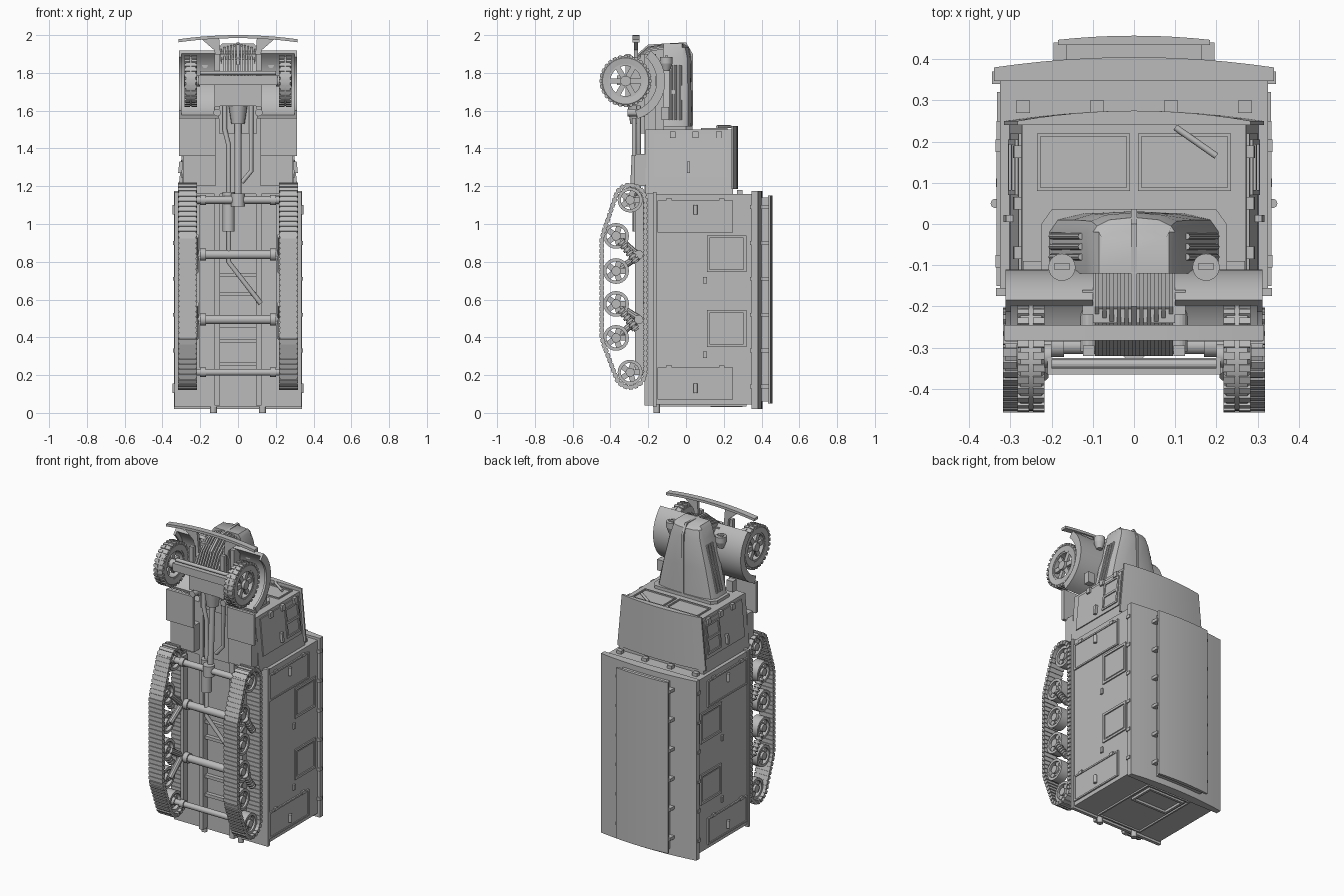
import bpy
import bmesh
from math import radians, cos, sin, pi
from mathutils import Vector, Matrix

start = bpy.data.objects.get("Cube")
if start:
    bpy.data.objects.remove(start, do_unlink=True)

grey = bpy.data.materials.new("plain_grey")
grey.use_nodes = True
grey.diffuse_color = (.5, .5, .5, 1)
grey.node_tree.nodes["Principled BSDF"].inputs["Base Color"].default_value = (.5, .5, .5, 1)


def link(name, data, mirror):
    obj = bpy.data.objects.new(name, data)
    bpy.context.collection.objects.link(obj)
    data.materials.append(grey)
    if mirror:
        obj.modifiers.new("mirror", 'MIRROR').use_mirror_merge = False
    return obj


def finish(name, bm, mirror=False, smooth=False, taper=False):
    bmesh.ops.recalc_face_normals(bm, faces=bm.faces[:])
    if taper:
        for v in bm.verts:
            v.co.x *= 1 - .3 * (v.co.z - 1.185)
    mesh = bpy.data.meshes.new(name)
    bm.to_mesh(mesh)
    bm.free()
    if smooth:
        for poly in mesh.polygons:
            poly.use_smooth = True
        mesh.set_sharp_from_angle(angle=radians(35))
    return link(name, mesh, mirror)


def add_box(bm, x, y, z, rot=None):
    ranges = (x, y, z)
    size = Matrix.Diagonal([r[1] - r[0] for r in ranges] + [1])
    mid = Matrix.Translation([(r[0] + r[1]) / 2 for r in ranges])
    bmesh.ops.create_cube(bm, size=1, matrix=mid @ (rot or Matrix()) @ size)


def add_rod(bm, p, q, r, segments=16, r2=None):
    p, q = Vector(p), Vector(q)
    turn = (q - p).to_track_quat('Z', 'Y').to_matrix().to_4x4()
    bmesh.ops.create_cone(bm, cap_ends=True, segments=segments, radius1=r,
                          radius2=r if r2 is None else r2, depth=(q - p).length,
                          matrix=Matrix.Translation((p + q) / 2) @ turn)


def add_prism(bm, points, axis, lo, hi):
    def place(p, d):
        co = list(p)
        co.insert(axis, d)
        return bm.verts.new(co)
    loft(bm, [[place(p, d) for p in points] for d in (lo, hi)])


def loft(bm, rings, closed_ends=True):
    n = len(rings[0])
    pairs = list(zip(rings, rings[1:]))
    if not closed_ends:
        pairs.append((rings[-1], rings[0]))
    for a, b in pairs:
        for i in range(n):
            j = (i + 1) % n
            bm.faces.new((a[i], a[j], b[j], b[i]))
    if closed_ends:
        bm.faces.new(rings[0])
        bm.faces.new(rings[-1])


def add_wheel_ring(bm, centre, profile, steps=32):
    rings = []
    for k in range(steps):
        a = 2 * pi * k / steps
        rings.append([bm.verts.new(Vector(centre) + Vector((dx, r * cos(a), r * sin(a))))
                      for r, dx in profile])
    loft(bm, rings, closed_ends=False)


def add_rim(bm, ranges, axis, width=.015):
    # four strips around a rectangle that faces along the axis
    a, b = [i for i in range(3) if i != axis]
    for i in (a, b):
        lo, hi = ranges[i]
        for side in ((lo, lo + width), (hi - width, hi)):
            strip = list(ranges)
            strip[i] = side
            add_box(bm, *strip)


def box(name, x, y, z, mirror=False, taper=False):
    bm = bmesh.new()
    add_box(bm, x, y, z)
    return finish(name, bm, mirror, taper=taper)


def pipe(name, points, radius, mirror=False):
    curve = bpy.data.curves.new(name, 'CURVE')
    curve.dimensions = '3D'
    curve.bevel_depth = radius
    curve.use_fill_caps = True
    spline = curve.splines.new('POLY')
    spline.points.add(len(points) - 1)
    for point, co in zip(spline.points, points):
        point.co = (*co, 1)
    return link(name, curve, mirror)


def roof(name, half, crown, drop, base, z, taper=False):
    arc = [(half * t / 6, crown - drop * (t / 6) ** 2) for t in range(-6, 7)]
    bm = bmesh.new()
    add_prism(bm, arc + [(half, base), (-half, base)], 2, *z)
    finish(name, bm, smooth=True, taper=taper)


# cargo body and roof
box("cargo_body", (-.325, .325), (-.165, .36), (.045, 1.16))
box("body_floor", (-.335, .335), (-.175, -.155), (.03, 1.17))
roof("body_roof", .34, .405, .025, .347, (.02, 1.175))
box("roof_hatch", (-.165, .165), (.38, .437), (.06, 1.14))
roof("hatch_lid", .185, .457, .01, .435, (.05, 1.15))
bm = bmesh.new()
for k in range(6):
    z = .13 + .19 * k
    add_box(bm, (.165, .195), (.385, .44), (z, z + .02))
    add_box(bm, (.325, .345), (.34, .37), (z, z + .02))
for x in (.09, .27):
    add_box(bm, (x - .017, x + .017), (.27, .3), (1.16, 1.18))
finish("roof_clips", bm, mirror=True)

# side lockers, windows and handles
bm = bmesh.new()
for z in ((.07, .24), (.955, 1.125)):
    add_box(bm, (.32, .329), (-.15, .25), z)
    add_rim(bm, ((.32, .334), (-.15, .25), z), 0, .01)
    for y in (-.09, .19):
        add_box(bm, (.32, .336), (y - .015, y + .015), (z[1] - .01, z[1] + .01))
finish("side_lockers", bm, mirror=True)
bm = bmesh.new()
for z in (.35, .745):
    add_rim(bm, ((.32, .333), (.11, .32), (z, z + .195)), 0)
    add_box(bm, (.32, .328), (.135, .295), (z + .025, z + .17))
    add_box(bm, (.32, .335), (.09, .11), (z - .06, z - .025))
finish("side_windows", bm, mirror=True)
bm = bmesh.new()
for z in (.13, 1.075):
    add_rod(bm, (.337, .05, z - .025), (.337, .05, z + .025), .011)
finish("locker_handles", bm, mirror=True, smooth=True)

# tail face
bm = bmesh.new()
add_rim(bm, ((-.13, .13), (.13, .3), (.03, .05)), 2)
add_rim(bm, ((-.16, .16), (-.14, .32), (.035, .05)), 2, .01)
for x in (-.13, .13):
    add_rod(bm, (x, -.155, 0), (x, -.155, .05), .018)
finish("tail_door_and_hooks", bm)

# cab
box("cab", (-.3, .3), (-.215, .25), (1.16, 1.5), taper=True)
roof("cab_roof", .315, .275, .025, .24, (1.185, 1.52), taper=True)
bm = bmesh.new()
add_box(bm, (.29, .307), (-.17, .22), (1.245, 1.48))
add_rim(bm, ((.29, .314), (.07, .205), (1.27, 1.455)), 0, .012)
add_box(bm, (.29, .314), (.07, .205), (1.355, 1.37))
add_box(bm, (.29, .325), (.005, .022), (1.27, 1.33))
for y in (-.07, .05, .175):
    add_box(bm, (.29, .32), (y - .015, y + .015), (1.455, 1.49))
finish("cab_doors", bm, mirror=True, taper=True)
bm = bmesh.new()
add_rim(bm, ((.01, .235), (.08, .22), (1.49, 1.508)), 2, .008)
finish("windscreens", bm, mirror=True)
pipe("wiper", [(.1, .235, 1.515), (.2, .165, 1.515)], .008)
cowl = [(.225, -.12), (.225, .0), (.2, .035), (-.2, .035), (-.225, .0), (-.225, -.12)]
bm = bmesh.new()
add_prism(bm, cowl, 2, 1.49, 1.52)
finish("cowl", bm)

# hood, narrowing to the nose
bm = bmesh.new()
rings = []
for z, w, top in ((1.5, .21, .025), (1.7, .165, .025), (1.88, .115, .022), (1.935, .1, .01), (1.955, .085, -.02)):
    half = [(w, -.12), (w, -.02), (w * .9, top - .015), (w * .6, top)]
    outline = half + [(0, top + .006)] + [(-x, y) for x, y in reversed(half)]
    rings.append([bm.verts.new((x, y, z)) for x, y in outline])
loft(bm, rings)
finish("hood", bm, smooth=True)
bm = bmesh.new()
for y in (-.03, -.055, -.08):
    add_rod(bm, (.2, y, 1.55), (.128, y, 1.84), .008, 8)
finish("hood_louvres", bm, mirror=True)

# grille bars with a rounded nose
nose = [(-.1, 1.955), (-.2, 1.94), (-.27, 1.88), (-.32, 1.79), (-.32, 1.66), (-.1, 1.66)]
bm = bmesh.new()
add_prism(bm, [(y, z - .035) for y, z in nose], 0, -.095, .095)
for k in range(-5, 6):
    x = k * .018
    add_prism(bm, [(y, z - 3 * x * x) for y, z in nose], 0, x - .005, x + .005)
finish("grille", bm)
crest = [(.036, 1.52), (.036, 1.9), (.0, 1.962), (-.2, 1.95), (-.28, 1.88), (-.28, 1.6)]
bm = bmesh.new()
add_prism(bm, crest, 0, -.007, .007)
finish("hood_crest", bm)
box("engine_bay", (-.1, .1), (-.24, -.09), (1.48, 1.9))

# front fenders with running boards
axle_y, axle_z = -.32, 1.757


def arc(r, lo, hi, n=14):
    angles = [radians(lo + (hi - lo) * k / n) for k in range(n + 1)]
    return [(axle_y + r * cos(a), axle_z + r * sin(a)) for a in angles]


bm = bmesh.new()
add_prism(bm, arc(.21, 50, -72) + arc(.19, -72, 50), 0, .1, .31)
add_prism(bm, arc(.21, 50, -72) + arc(.165, -72, 50), 0, .298, .312)
finish("front_fenders", bm, mirror=True, smooth=True)
bm = bmesh.new()
add_box(bm, (.12, .312), (-.285, -.265), (1.36, 1.56))
add_box(bm, (.12, .29), (-.275, -.21), (1.2, 1.37))
finish("running_boards", bm, mirror=True)

# headlights
bm = bmesh.new()
add_rod(bm, (.175, -.105, 1.81), (.175, -.105, 1.85), .018, 20, .033)
add_rod(bm, (.175, -.105, 1.85), (.175, -.105, 1.885), .033, 20)
add_box(bm, (.157, .193), (-.112, -.095), (1.88, 1.892))
add_rod(bm, (.175, -.15, 1.84), (.175, -.1, 1.84), .015)
add_box(bm, (.225, .27), (-.13, -.09), (1.55, 1.62))
finish("headlights", bm, mirror=True, smooth=True)

# bumper with brackets
bow = [(.315 * t / 8, 2 - .022 * (t / 8) ** 2) for t in range(-8, 9)]
bm = bmesh.new()
add_prism(bm, bow + [(x, z - .016) for x, z in reversed(bow)], 1, -.283, -.245)
finish("bumper", bm)
bm = bmesh.new()
bracket = [(.085, 1.82), (.11, 1.82), (.125, 1.92), (.2, 1.985), (.1, 1.985)]
add_prism(bm, bracket, 1, -.275, -.255)
finish("bumper_brackets", bm, mirror=True)

# front wheels
wheel = (.25, axle_y, axle_z)
bm = bmesh.new()
tyre = [(.09, -.028), (.122, -.033), (.133, -.025), (.133, .025), (.122, .033), (.09, .028)]
add_wheel_ring(bm, wheel, tyre, 40)
add_wheel_ring(bm, wheel, [(.08, -.025), (.092, -.025), (.092, .025), (.08, .025)], 40)
add_rod(bm, (.2, axle_y, axle_z), (.285, axle_y, axle_z), .028)
finish("front_tyres", bm, mirror=True, smooth=True)
bm = bmesh.new()
for k in range(28):
    a = 2 * pi * k / 28
    turn = Matrix.Rotation(a, 4, 'X')
    y, z = axle_y + .131 * cos(a), axle_z + .131 * sin(a)
    for x in (.231, .269):
        add_box(bm, (x - .014, x + .014), (y - .007, y + .007), (z - .009, z + .009), turn)
for k in range(6):
    a = 2 * pi * k / 6
    y, z = axle_y + .055 * cos(a), axle_z + .055 * sin(a)
    add_box(bm, (.25, .268), (y - .03, y + .03), (z - .014, z + .014), Matrix.Rotation(a, 4, 'X'))
finish("front_treads_and_spokes", bm, mirror=True)

# track loop, resampled into even pads
end_y, top_z, low_z, r = -.296, 1.127, .215, .08
loop = [(end_y + r * cos(radians(a)), top_z + r * sin(radians(a))) for a in range(0, 151, 15)]
loop += [(-.435, .96), (-.445, .92), (-.445, .4), (-.435, .36)]
loop += [(end_y + r * cos(radians(a)), low_z + r * sin(radians(a))) for a in range(210, 361, 15)]
path = [Vector(p) for p in loop]
bm = bmesh.new()
count, carry = 84, 0
total = sum((b - a).length for a, b in zip(path, path[1:] + path[:1]))
for a, b in zip(path, path[1:] + path[:1]):
    step, length = (b - a).normalized(), (b - a).length
    angle = Vector((0, 1)).angle_signed(step)
    turn = Matrix.Rotation(-angle, 4, 'X')
    mid = (a + b) / 2
    h = length / 2 + .002
    add_box(bm, (.222, .313), (mid.x - .007, mid.x + .007), (mid.y - h, mid.y + h), turn)
    while carry < length:
        p = a + step * carry
        add_box(bm, (.217, .318), (p.x - .012, p.x + .012), (p.y - .01, p.y + .01), turn)
        carry += total / count
    carry -= length
finish("tracks", bm, mirror=True)

# track wheels
road = (.937, .751, .577, .397)
wheels = [(end_y, top_z, .066), (end_y, low_z, .066)] + [(-.37, z, .068) for z in road]
bm = bmesh.new()
for y, z, r in wheels:
    add_wheel_ring(bm, (.267, y, z), [(r * .75, -.03), (r, -.03), (r, .03), (r * .75, .03)], 24)
    add_rod(bm, (.235, y, z), (.3, y, z), r * .36)
    for k in range(5):
        a = 2 * pi * k / 5
        cy, cz = y + r * .55 * cos(a), z + r * .55 * sin(a)
        add_box(bm, (.26, .285), (cy - r * .3, cy + r * .3), (cz - r * .22, cz + r * .22),
                Matrix.Rotation(a, 4, 'X'))
finish("track_wheels", bm, mirror=True, smooth=True)

# bogie arms and springs
bm = bmesh.new()
for pivot, pair in ((.83, road[:2]), (.5, road[2:])):
    for z in pair:
        add_rod(bm, (.225, -.25, pivot), (.225, -.37, z), .018, 10)
        add_rod(bm, (.225, -.37, z), (.27, -.37, z), .015, 10)
    a, b = Vector((.29, -.345, pair[0] - .03)), Vector((.29, -.26, pair[0] - .14))
    for k in range(6):
        p, q = a.lerp(b, k / 6), a.lerp(b, (k + .6) / 6)
        add_rod(bm, p, q, .022, 12)
    add_rod(bm, a, b, .014, 10)
add_box(bm, (.2, .22), (-.27, -.225), (.2, 1.15))
finish("bogies", bm, mirror=True, smooth=True)

# cross axles, drive line and frame
bm = bmesh.new()
for y, z, r in ((end_y, top_z, .02), (-.25, .838, .024), (-.25, .494, .024), (end_y, low_z, .018)):
    add_rod(bm, (-.25, y, z), (.25, y, z), r)
    for x in (-.2, .17):
        add_rod(bm, (x, y, z), (x + .03, y, z), r * 1.35)
add_rod(bm, (0, end_y, top_z - .035), (0, end_y, top_z + .035), .036, 20)
add_rod(bm, (0, -.28, 1.15), (0, -.26, 1.55), .018)
add_rod(bm, (0, -.26, 1.53), (0, -.26, 1.63), .035, 16, .05)
add_rod(bm, (-.05, -.25, .96), (-.05, -.25, 1.17), .032)
finish("axles_and_drive", bm, smooth=True)
pipe("exhaust", [(-.07, -.25, 1.75), (-.07, -.25, 1.5), (-.05, -.25, 1.42), (-.05, -.25, .8), (.12, -.22, .58)], .013)
pipe("side_pipe", [(.07, -.25, 1.7), (.07, -.25, 1.28), (.02, -.25, 1.22)], .012)
box("frame_rails", (.095, .125), (-.22, -.16), (.04, 1.9), mirror=True)
bm = bmesh.new()
for z in (.25, .37, .45, .62, .72, 1.3):
    add_box(bm, (-.1, .1), (-.2, -.16), (z, z + .02))
finish("cross_members", bm)

# front axle and springs
bm = bmesh.new()
add_box(bm, (-.21, .21), (-.365, -.325), (1.735, 1.785))
add_rod(bm, (-.2, -.34, 1.8), (.2, -.34, 1.8), .011)
for x in (-.11, .11):
    add_box(bm, (x - .014, x + .014), (-.32, -.295), (1.62, 1.9))
    add_rod(bm, (x, -.31, 1.59), (x, -.2, 1.59), .02)
finish("front_axle", bm)
